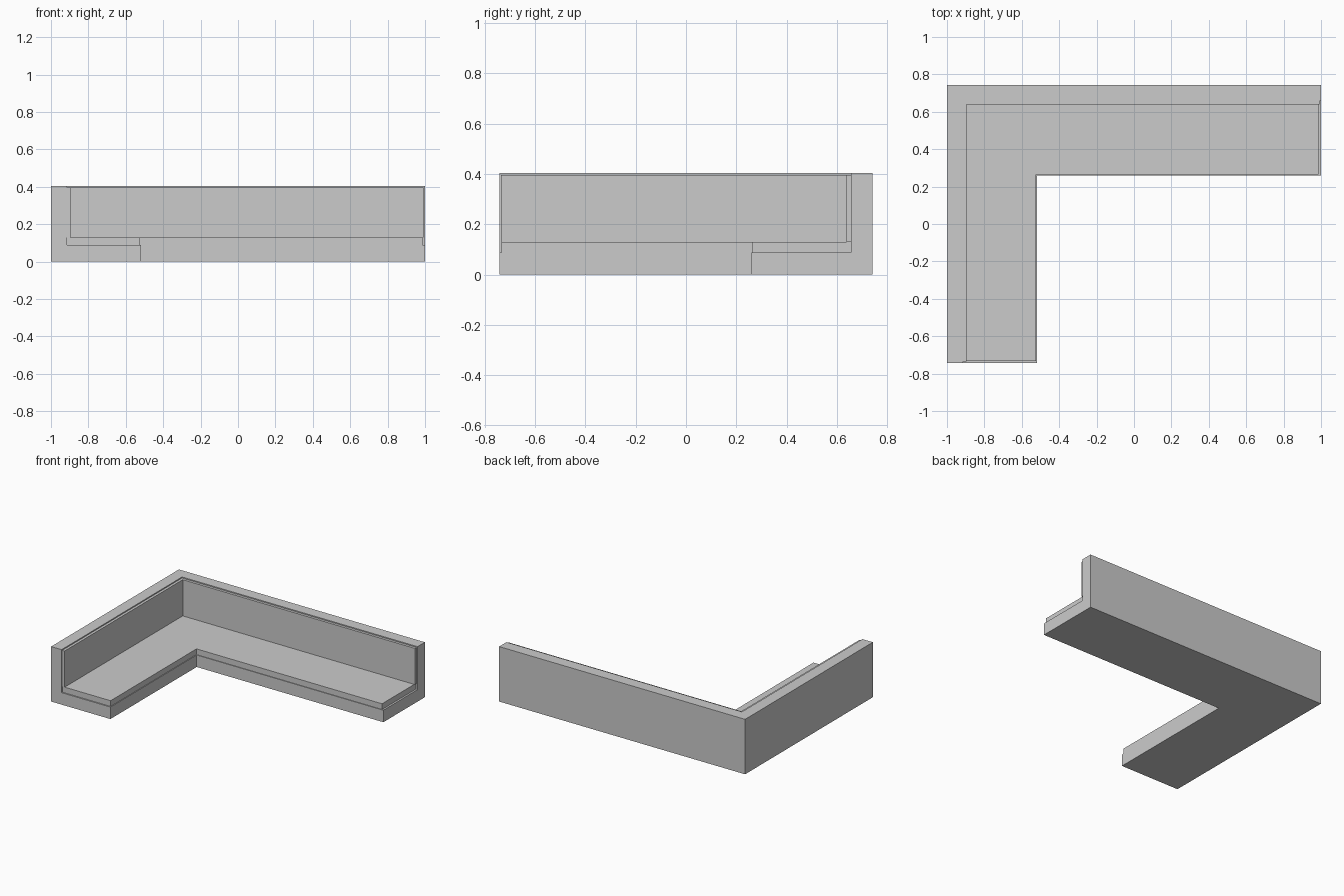
import bpy, bmesh

if "Cube" in bpy.data.objects:
    bpy.data.objects.remove(bpy.data.objects["Cube"])


def l_prism(name, outer, inner, ends, z0, z1):
    """Extruded L: outer/inner corner (x, y), ends = (right x, front y)."""
    (ox, oy), (ix, iy), (ex, ey) = outer, inner, ends
    outline = [(ox, oy), (ox, ey), (ix, ey), (ix, iy), (ex, iy), (ex, oy)]
    bm = bmesh.new()
    face = bm.faces.new([bm.verts.new((x, y, z0)) for x, y in outline])
    top = bmesh.ops.extrude_face_region(bm, geom=[face])["geom"]
    verts = [v for v in top if isinstance(v, bmesh.types.BMVert)]
    bmesh.ops.translate(bm, verts=verts, vec=(0, 0, z1 - z0))
    bmesh.ops.recalc_face_normals(bm, faces=bm.faces)
    mesh = bpy.data.meshes.new(name)
    bm.to_mesh(mesh)
    bm.free()
    obj = bpy.data.objects.new(name, mesh)
    bpy.context.collection.objects.link(obj)
    return obj


wall_in = (-0.915, 0.657)   # inside corner of the tall back wall
pad_in = (-0.896, 0.638)    # inside corner of the back padding

# Tall wall along the left and back
l_prism("back_wall", (-1, 0.742), wall_in, (1, -0.742), 0, 0.404)
# Low bench base
l_prism("bench_base", wall_in, (-0.518, 0.26), (1, -0.742), 0, 0.088)
# Seat cushion, slightly inset on its free edges
l_prism("seat_cushion", wall_in, (-0.523, 0.265), (0.986, -0.733), 0.088, 0.13)
# Thin padding against the wall
l_prism("back_cushion", wall_in, pad_in, (0.992, -0.735), 0.13, 0.396)
